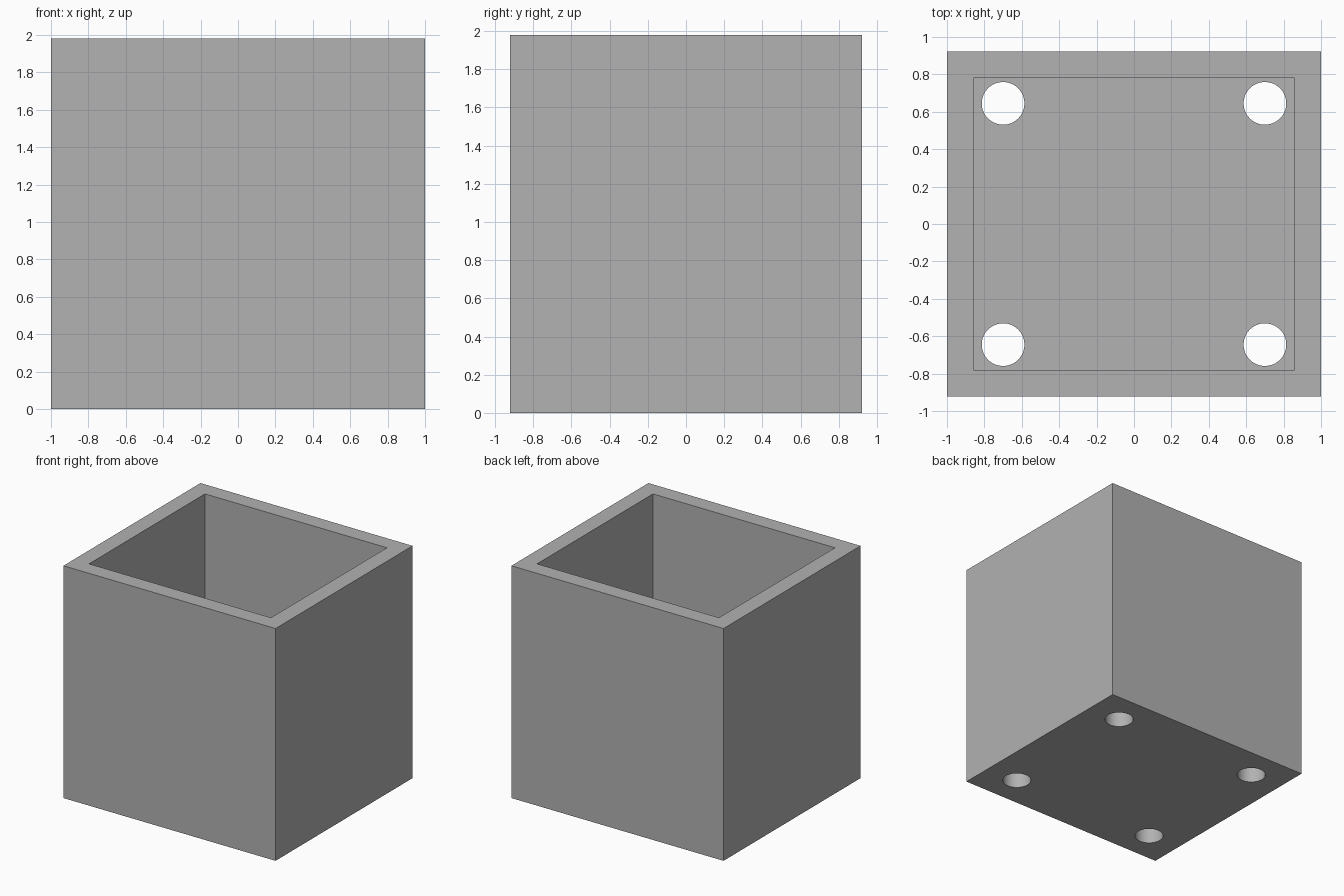
import bpy
import math

if "Cube" in bpy.data.objects:
    bpy.data.objects.remove(bpy.data.objects["Cube"], do_unlink=True)

WIDTH, DEPTH, HEIGHT = 2.0, 1.845, 1.98
WALL, FLOOR = 0.142, 0.142
HOLE_X, HOLE_Y, HOLE_R = 0.70, 0.645, 0.114

grey = bpy.data.materials.new("plain grey")
grey.use_nodes = True
colour = (0.445, 0.445, 0.445, 1)
grey.diffuse_color = colour
grey.node_tree.nodes["Principled BSDF"].inputs["Base Color"].default_value = colour


def box(name, size, bottom):
    bpy.ops.mesh.primitive_cube_add(size=1, location=(0, 0, bottom + size[2] / 2))
    obj = bpy.context.object
    obj.name = name
    obj.scale = size
    bpy.ops.object.transform_apply(location=True, rotation=False, scale=True)
    obj.data.materials.append(grey)
    return obj


def cut(target, cutter):
    cutter.hide_render = True
    mod = target.modifiers.new("cut", "BOOLEAN")
    mod.operation = "DIFFERENCE"
    mod.solver = "EXACT"
    mod.object = cutter
    bpy.context.view_layer.objects.active = target
    bpy.ops.object.modifier_apply(modifier=mod.name)
    bpy.data.objects.remove(cutter, do_unlink=True)


# Open-topped box
planter = box("planter_box", (WIDTH, DEPTH, HEIGHT), 0)
cut(planter, box("cavity_cutter", (WIDTH - 2 * WALL, DEPTH - 2 * WALL, HEIGHT), FLOOR))

# Drain hole near each corner of the floor
for sx in (-1, 1):
    for sy in (-1, 1):
        bpy.ops.mesh.primitive_cylinder_add(
            vertices=64, radius=HOLE_R, depth=4 * FLOOR,
            location=(sx * HOLE_X, sy * HOLE_Y, 0))
        drill = bpy.context.object
        drill.name = "hole_cutter"
        drill.data.materials.append(grey)
        cut(planter, drill)

# Smooth hole walls, sharp box edges
bpy.ops.object.select_all(action="DESELECT")
planter.select_set(True)
bpy.context.view_layer.objects.active = planter
bpy.ops.object.shade_smooth_by_angle(angle=math.radians(30))
